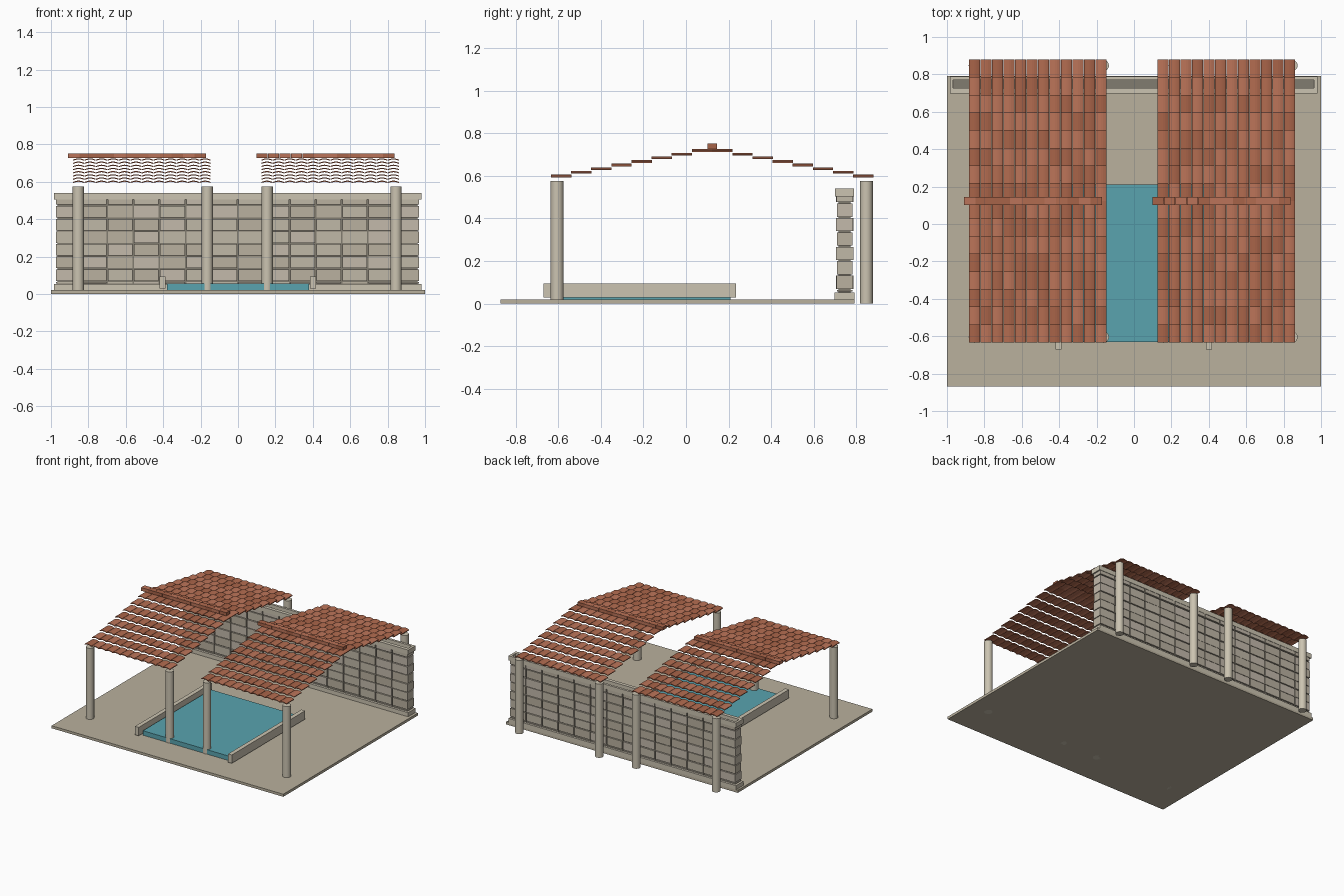
import bpy, bmesh, math, random
from mathutils import Matrix, Vector

if "Cube" in bpy.data.objects:
    bpy.data.objects.remove(bpy.data.objects["Cube"])

random.seed(4)


def mat(name, r, g, b):
    m = bpy.data.materials.new(name)
    m.diffuse_color = (r, g, b, 1)
    m.use_nodes = True
    m.node_tree.nodes["Principled BSDF"].inputs["Base Color"].default_value = m.diffuse_color
    return m


SAND = mat("sand", 0.49, 0.44, 0.34)
LIME = mat("limestone", 0.60, 0.55, 0.44)
STONES = [mat("stone_a", 0.53, 0.48, 0.39), mat("stone_b", 0.49, 0.44, 0.35),
          mat("stone_c", 0.55, 0.49, 0.41)]
MORTAR = mat("mortar", 0.22, 0.20, 0.16)
WATER = mat("water", 0.10, 0.37, 0.43)
TILES = [mat("tile_a", 0.45, 0.15, 0.08), mat("tile_b", 0.39, 0.125, 0.065),
         mat("tile_c", 0.50, 0.175, 0.10)]


def add_box(bm, x0, x1, y0, y1, z0, z1, slot=0):
    m = Matrix.Translation(((x0 + x1) / 2, (y0 + y1) / 2, (z0 + z1) / 2))
    m = m @ Matrix.Diagonal((x1 - x0, y1 - y0, z1 - z0, 1))
    verts = bmesh.ops.create_cube(bm, size=1, matrix=m)["verts"]
    for f in {f for v in verts for f in v.link_faces}:
        f.material_index = slot


def finish(bm, name, mats):
    me = bpy.data.meshes.new(name)
    bmesh.ops.recalc_face_normals(bm, faces=bm.faces)
    bm.to_mesh(me)
    bm.free()
    for m in mats:
        me.materials.append(m)
    ob = bpy.data.objects.new(name, me)
    bpy.context.collection.objects.link(ob)
    return ob


def box(name, m, *dims):
    bm = bmesh.new()
    add_box(bm, *dims)
    return finish(bm, name, [m])


# Courtyard slab, pool and its two curbs
box("courtyard_slab", SAND, -1, 1, -0.87, 0.79, 0, 0.02)
box("pool_water", WATER, -0.38, 0.38, -0.63, 0.21, 0.02, 0.055)
box("pool_curb_left", LIME, -0.42, -0.388, -0.67, 0.235, 0.028, 0.094)
box("pool_curb_right", LIME, 0.384, 0.416, -0.67, 0.235, 0.028, 0.094)

# Rear wall: footing, mortar core, stone courses and recessed coping
box("wall_footing", LIME, -0.985, 0.98, 0.698, 0.79, 0.015, 0.052)
box("wall_core", MORTAR, -0.965, 0.96, 0.717, 0.773, 0.04, 0.515)

bm = bmesh.new()
pitch = 1.95 / 14
courses = [(0.056, 0.064)] + [(0.07 + i * 0.0675, 0.132 + i * 0.0675) for i in range(6)]
courses.append((0.477, 0.504))
for r, (z0, z1) in enumerate(courses):
    for c in range(14):
        x = -0.977 + c * pitch
        d = 0.036 + 0.004 * (r % 2) + random.uniform(-0.001, 0.001)
        add_box(bm, x + 0.004, x + pitch - 0.004, 0.745 - d, 0.745 + d, z0, z1,
                random.randrange(3))
finish(bm, "wall_stones", STONES)

bm = bmesh.new()
add_box(bm, -0.985, 0.98, 0.699, 0.726, 0.504, 0.54)
add_box(bm, -0.985, 0.98, 0.770, 0.788, 0.504, 0.54)
add_box(bm, -0.985, -0.968, 0.726, 0.770, 0.504, 0.54)
add_box(bm, 0.962, 0.98, 0.726, 0.770, 0.504, 0.54)
finish(bm, "wall_coping", [LIME])

# Round columns, front and rear
for row, y in (("front", -0.605), ("rear", 0.847)):
    for i, x in enumerate((-0.854, -0.164, 0.156, 0.845)):
        bpy.ops.mesh.primitive_cylinder_add(vertices=20, radius=0.03, depth=0.575,
                                            location=(x, y, 0.2875))
        ob = bpy.context.object
        ob.name = f"{row}_column_{i + 1}"
        ob.data.materials.append(LIME)
        bpy.ops.object.shade_smooth_by_angle()


def add_tile(bm, x, w, y0, y1, z, slot):
    """Shallow arched tile, extruded along y."""
    n, rise, t = 6, 0.007, 0.006
    arc = [(x + w * i / n, z + rise * math.sin(math.pi * i / n)) for i in range(n + 1)]
    rings = [[[bm.verts.new((px, y, pz + dz)) for px, pz in arc] for dz in (0, t)]
             for y in (y0, y1)]
    (fb, ft), (bb, bt) = rings
    faces = []
    for i in range(n):
        for a, b in ((fb, bb), (ft, bt), (fb, ft), (bb, bt)):
            faces.append(bm.faces.new((a[i], a[i + 1], b[i + 1], b[i])))
    for i in (0, n):
        faces.append(bm.faces.new((fb[i], ft[i], bt[i], bb[i])))
    for f in faces:
        f.material_index = slot


# Two gabled roofs of stepped tile courses, each with a ridge row
COLS, ROWS, RIDGE = 12, 8, 0.123
tile_w, run = 0.738 / COLS, 0.0945
for side, x0 in (("left", -0.883), ("right", 0.124)):
    for slope, s in (("front", -1), ("rear", 1)):
        bm = bmesh.new()
        for c in range(COLS):
            for r in range(ROWS):
                y_in, y_out = RIDGE + s * r * run, RIDGE + s * ((r + 1) * run + 0.001)
                add_tile(bm, x0 + c * tile_w + 0.001, tile_w - 0.002,
                         min(y_in, y_out), max(y_in, y_out),
                         0.712 - 0.017 * r, random.randrange(3))
        finish(bm, f"{side}_roof_{slope}_tiles", TILES)
    bm = bmesh.new()
    for c in range(COLS):
        x = x0 - 0.026 + c * tile_w
        add_box(bm, x + 0.0005, x + tile_w - 0.0005, RIDGE - 0.022, RIDGE + 0.022,
                0.727, 0.752, random.randrange(3))
    finish(bm, f"{side}_roof_ridge", TILES)
